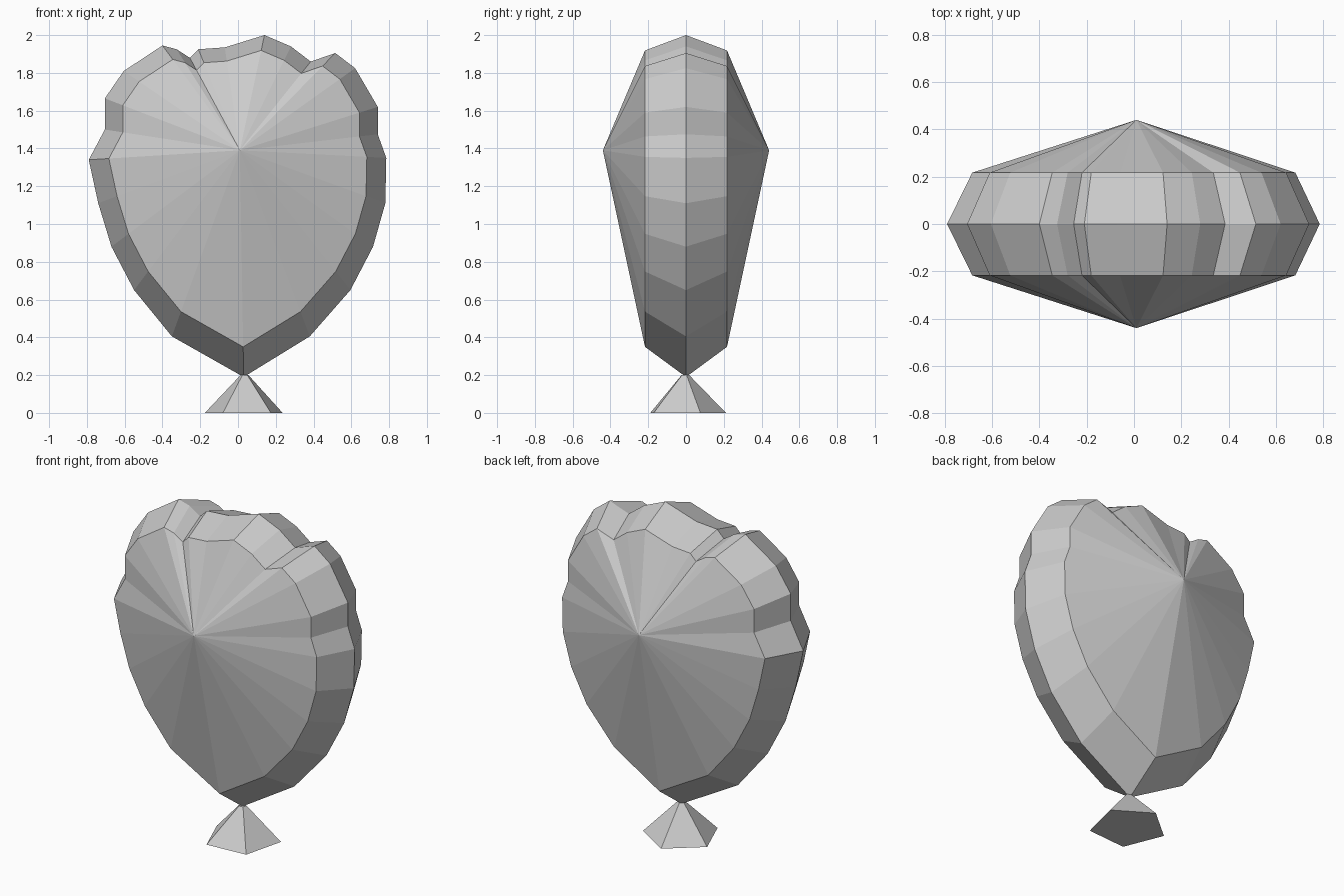
import bpy
import bmesh
import math
from mathutils import Matrix

cube = bpy.data.objects.get("Cube")
if cube:
    bpy.data.objects.remove(cube, do_unlink=True)

# One plain grey for the whole model
grey = bpy.data.materials.new("light_grey")
grey.use_nodes = True
grey.diffuse_color = (0.6, 0.6, 0.6, 1)
grey.node_tree.nodes["Principled BSDF"].inputs["Base Color"].default_value = (0.6, 0.6, 0.6, 1)


def finish(bm, name):
    bmesh.ops.recalc_face_normals(bm, faces=bm.faces[:])
    mesh = bpy.data.meshes.new(name)
    bm.to_mesh(mesh)
    bm.free()
    mesh.materials.append(grey)
    obj = bpy.data.objects.new(name, mesh)
    bpy.context.collection.objects.link(obj)
    return obj


# Widest outline of the balloon (x, z), from the neck up the right side and round
outline = [
    (0.03, 0.19), (-0.35, 0.405), (-0.55, 0.65), (-0.67, 0.88), (-0.74, 1.11),
    (-0.79, 1.34), (-0.705, 1.5), (-0.705, 1.665), (-0.605, 1.81), (-0.4, 1.945),
    (-0.325, 1.925), (-0.255, 1.88), (-0.21, 1.925), (-0.07, 1.935), (0.14, 2.0),
    (0.28, 1.94), (0.385, 1.86), (0.515, 1.905), (0.62, 1.825), (0.74, 1.62),
    (0.74, 1.475), (0.785, 1.35), (0.78, 1.11), (0.715, 0.88), (0.595, 0.65),
    (0.38, 0.405),
]
HUB_X, HUB_Z = 0.01, 1.39

# Balloon: three rings, the outer two shrunk towards the hub, closed by fans
bm = bmesh.new()


def ring(y, scale):
    return [bm.verts.new((HUB_X + (x - HUB_X) * scale, y, HUB_Z + (z - HUB_Z) * scale))
            for x, z in outline]


front, middle, back = ring(-0.217, 0.867), ring(0, 1), ring(0.217, 0.867)
front_hub = bm.verts.new((HUB_X, -0.44, HUB_Z))
back_hub = bm.verts.new((HUB_X, 0.44, HUB_Z))
count = len(outline)
for i in range(count):
    j = (i + 1) % count
    bm.faces.new((front[i], front[j], middle[j], middle[i]))
    bm.faces.new((middle[i], middle[j], back[j], back[i]))
    bm.faces.new((front_hub, front[j], front[i]))
    bm.faces.new((back_hub, back[i], back[j]))
finish(bm, "balloon")

# Knot: five-sided flared cone under the neck
bm = bmesh.new()
bmesh.ops.create_cone(bm, cap_ends=True, segments=5, radius1=0.217, radius2=0.022, depth=0.2)
# Turn one corner towards the back, slightly twisted
corner = max((v for v in bm.verts if v.co.z < 0), key=lambda v: v.co.y)
turn = math.radians(94) - math.atan2(corner.co.y, corner.co.x)
bm.transform(Matrix.Translation((0.035, -0.005, 0.1)) @ Matrix.Rotation(turn, 4, "Z"))
finish(bm, "knot")
